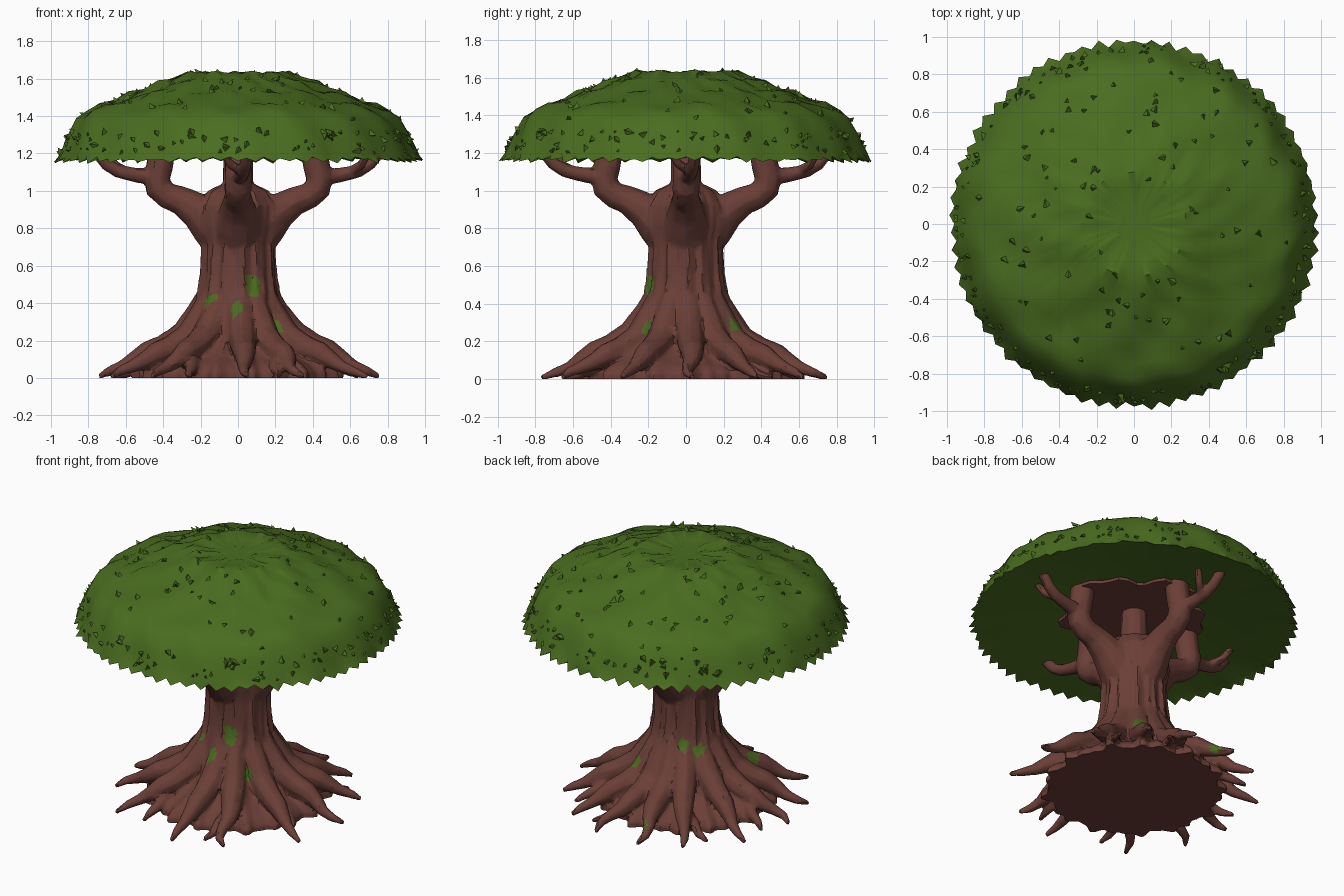
import bpy, bmesh, math, random
from mathutils import Vector, Matrix

if "Cube" in bpy.data.objects:
    bpy.data.objects.remove(bpy.data.objects["Cube"])

random.seed(7)


def material(name, rgb):
    m = bpy.data.materials.new(name)
    m.diffuse_color = (*rgb, 1)
    m.use_nodes = True
    m.node_tree.nodes["Principled BSDF"].inputs["Base Color"].default_value = m.diffuse_color
    return m


BARK = material("bark_brown", (0.145, 0.049, 0.038))
LEAF = material("leaf_green", (0.069, 0.152, 0.014))
MOSS = material("moss_green", (0.070, 0.145, 0.014))


def finish(bm, name, mats, smooth=None):
    bmesh.ops.recalc_face_normals(bm, faces=bm.faces)
    me = bpy.data.meshes.new(name)
    bm.to_mesh(me)
    bm.free()
    for m in mats:
        me.materials.append(m)
    ob = bpy.data.objects.new(name, me)
    bpy.context.collection.objects.link(ob)
    bpy.ops.object.select_all(action='DESELECT')
    ob.select_set(True)
    bpy.context.view_layer.objects.active = ob
    if smooth:
        bpy.ops.object.shade_smooth_by_angle(angle=math.radians(smooth))
    return ob


def skin(bm, rings):
    """Join successive vertex rings with quads and cap both ends."""
    n = len(rings[0])
    for a, b in zip(rings, rings[1:]):
        for i in range(n):
            j = (i + 1) % n
            bm.faces.new((a[i], a[j], b[j], b[i]))
    bm.faces.new(rings[0][::-1])
    bm.faces.new(rings[-1])


def tube(bm, pts, n=8):
    """Tapered tube through (x, y, z, radius) points."""
    P = [Vector(p[:3]) for p in pts]
    u, rings = None, []
    for i, p in enumerate(P):
        t = (P[min(i + 1, len(P) - 1)] - P[max(i - 1, 0)]).normalized()
        u = t.orthogonal() if u is None else u - t * u.dot(t)
        u.normalize()
        v = t.cross(u)
        rings.append([bm.verts.new(p + pts[i][3] * (math.cos(k * math.tau / n) * u + math.sin(k * math.tau / n) * v))
                      for k in range(n)])
    skin(bm, rings)


def polar(path, deg):
    """(out, side, z, radius) points turned to a compass angle."""
    c, s = math.cos(math.radians(deg)), math.sin(math.radians(deg))
    return [(o * c - w * s, o * s + w * c, z, r) for o, w, z, r in path]


# Trunk: fluted lathe with flared foot
bm = bmesh.new()
N = 120
rings = []
for z, r in [(-0.05, .53), (0.03, .53), (.07, .49), (.11, .41), (.16, .34), (.22, .295), (.3, .255), (.4, .222),
             (.55, .198), (.72, .19), (.82, .205), (.92, .205), (1.0, .16), (1.04, .08), (1.27, .075)]:
    ring = []
    for k in range(N):
        a = k * math.tau / N
        flute = 1 + .035 * math.sin(13 * a + 2 * z) + .03 * math.sin(21 * a + 1 - 3 * z) + .025 * math.sin(34 * a)
        ring.append(bm.verts.new((r * flute * math.cos(a), r * flute * math.sin(a), z)))
    rings.append(ring)
skin(bm, rings)

# Roots: high shoulders that drop to tapered tips, some forked
for i, deg in enumerate([4, 30, 57, 81, 101, 123, 153, 180, 207, 235, 274, 300, 334]):
    k = random.uniform(.97, 1.03)
    w = random.uniform(-.06, .06)
    h = random.uniform(.88, 1.08)
    tube(bm, polar([(.13, 0, .52, .045), (.2, 0, .36, .07), (.29, 0, .235 * h, .078), (.4, 0, .17 * h, .07),
                    (.49, 0, .14 * h, .062), (.555, w * .2, .1 * h, .048), (.62, w * .8, .06, .034),
                    (.69, w, .035, .026), (.765 * k, w * .4, .008, .012)], deg))
    if i % 2:
        s = 1 if i % 4 == 1 else -1
        tube(bm, polar([(.44, 0, .1, .05), (.53, s * .07, .055, .035), (.6, s * .1, .025, .025),
                        (.66, s * .15, .008, .012)], deg))

# Limbs: four elbows with side branches and twigs
for deg in (0, 90, 180, 270):
    tube(bm, polar([(.04, 0, .7, .13), (.14, 0, .82, .125), (.22, 0, .895, .1), (.31, 0, .95, .078),
                    (.38, 0, .975, .072), (.425, 0, 1.015, .074), (.435, 0, 1.07, .074),
                    (.42, 0, 1.13, .073), (.4, 0, 1.27, .075)], deg), 9)
    tube(bm, polar([(.42, 0, 1.07, .05), (.55, .02, 1.085, .04), (.64, .03, 1.105, .036),
                    (.70, .04, 1.14, .034), (.76, .05, 1.21, .032)], deg))
    tube(bm, polar([(.6, .03, 1.1, .03), (.66, -.04, 1.14, .024), (.7, -.08, 1.21, .02)], deg))

tree = finish(bm, "trunk_roots_and_limbs", [BARK, MOSS])
mod = tree.modifiers.new("fuse", 'REMESH')
mod.mode = 'VOXEL'
mod.voxel_size = 0.011
mod = tree.modifiers.new("facet", 'DECIMATE')
mod.ratio = 0.13
for name in ("fuse", "facet"):
    bpy.ops.object.modifier_apply(modifier=name)

# Flat foot, and moss patches chosen by distance
bm = bmesh.new()
bm.from_mesh(tree.data)
bmesh.ops.bisect_plane(bm, geom=bm.verts[:] + bm.edges[:] + bm.faces[:], plane_co=(0, 0, 0.003),
                       plane_no=(0, 0, 1), clear_inner=True)
bmesh.ops.holes_fill(bm, edges=[e for e in bm.edges if e.is_boundary])
for v in bm.verts:
    if v.co.z < 0.004:
        v.co.z = 0
moss = [(-.15, -.18, .41), (.08, -.2, .48), (.08, -.2, .52), (-.28, -.31, .21), (0, -.25, .37),
        (.2, -.2, .27), (.17, .26, .27), (-.19, .13, .4), (-.12, .2, .44), (-.12, .62, .07)]
for f in bm.faces:
    c = f.calc_center_median()
    f.material_index = int(any((c - Vector(m)).length < .04 for m in moss))
bm.to_mesh(tree.data)
bm.free()
bpy.ops.object.shade_smooth_by_angle(angle=math.radians(32))

# Canopy: ruffled dome with toothed rim and hollow underside
DOME = [(.10, 1.615), (.2, 1.62), (.28, 1.635), (.35, 1.6), (.43, 1.58), (.50, 1.54), (.58, 1.522), (.66, 1.48),
        (.75, 1.455), (.82, 1.42), (.865, 1.385), (.905, 1.31), (.93, 1.26), (.955, 1.20)]
UNDER = [(.93, 1.175), (.7, 1.2), (.45, 1.25), (.1, 1.27)]
N = 132


def ruffle(a, r):
    return .014 * math.sin(9 * a + 7 * r) + .009 * math.sin(17 * a - 11 * r)


bm = bmesh.new()
rings = []
for r, z in DOME:
    ring = []
    for k in range(N):
        a = k * math.tau / N
        rr = r * (1 + ruffle(a, r) * .7)
        dz = random.uniform(-.003, .003) + ruffle(a + 1, 2 * r) * min(1, r * 1.4) * .7
        ring.append(bm.verts.new((rr * math.cos(a), rr * math.sin(a), z + dz)))
    rings.append(ring)
ring = []
for k in range(N):
    a = k * math.tau / N
    r = (.988 if k % 2 else .962) + random.uniform(-.012, .012)
    ring.append(bm.verts.new((r * math.cos(a), r * math.sin(a),
                              (1.155 if k % 2 else 1.175) + random.uniform(-.01, .01))))
rings.append(ring)
for r, z in UNDER:
    rings.append([bm.verts.new((r * math.cos(k * math.tau / N), r * math.sin(k * math.tau / N), z))
                  for k in range(N)])
skin(bm, rings)
finish(bm, "leaf_canopy", [LEAF], 40)


# Leaf tufts: small skewed pyramids over the dome, denser near the rim
def dome_z(r):
    for (r0, z0), (r1, z1) in zip(DOME, DOME[1:]):
        if r <= r1:
            return z0 + (z1 - z0) * (r - r0) / (r1 - r0)
    return DOME[-1][1]


bm = bmesh.new()
for i in range(240):
    r = random.uniform(.9, .955) if i < 150 else math.sqrt(random.uniform(.05, .76))
    a = random.uniform(0, math.tau)
    nrm = Vector((math.cos(a) * r, math.sin(a) * r, .4 if r > .87 else 1.8)).normalized()
    pos = Vector((r * math.cos(a), r * math.sin(a), dome_z(r))) + nrm * .006
    rot = nrm.to_track_quat('Z', 'Y').to_matrix().to_4x4() @ Matrix.Rotation(random.uniform(0, 6), 4, 'Z')
    s = random.uniform(.014, .024)
    vs = [bm.verts.new(Matrix.Translation(pos) @ rot @ Vector(c)) for c in
          ((-s, -s * .5, -.01), (s, -s * .6, -.01), (s * .2, s, -.01), (s * .9, s * .5, s * .8))]
    for f in ((0, 1, 3), (1, 2, 3), (2, 0, 3), (0, 2, 1)):
        bm.faces.new([vs[q] for q in f])
finish(bm, "leaf_tufts", [LEAF])

# Bark plate where the limbs meet under the leaves
bm = bmesh.new()
rings = []
for z in (1.225, 1.245):
    ring = []
    for k in range(48):
        a = k * math.tau / 48
        r = .41 + .04 * math.sin(5 * a) + .03 * math.sin(11 * a)
        ring.append(bm.verts.new((r * math.cos(a), r * math.sin(a), z)))
    rings.append(ring)
skin(bm, rings)
finish(bm, "limb_hub", [BARK])
